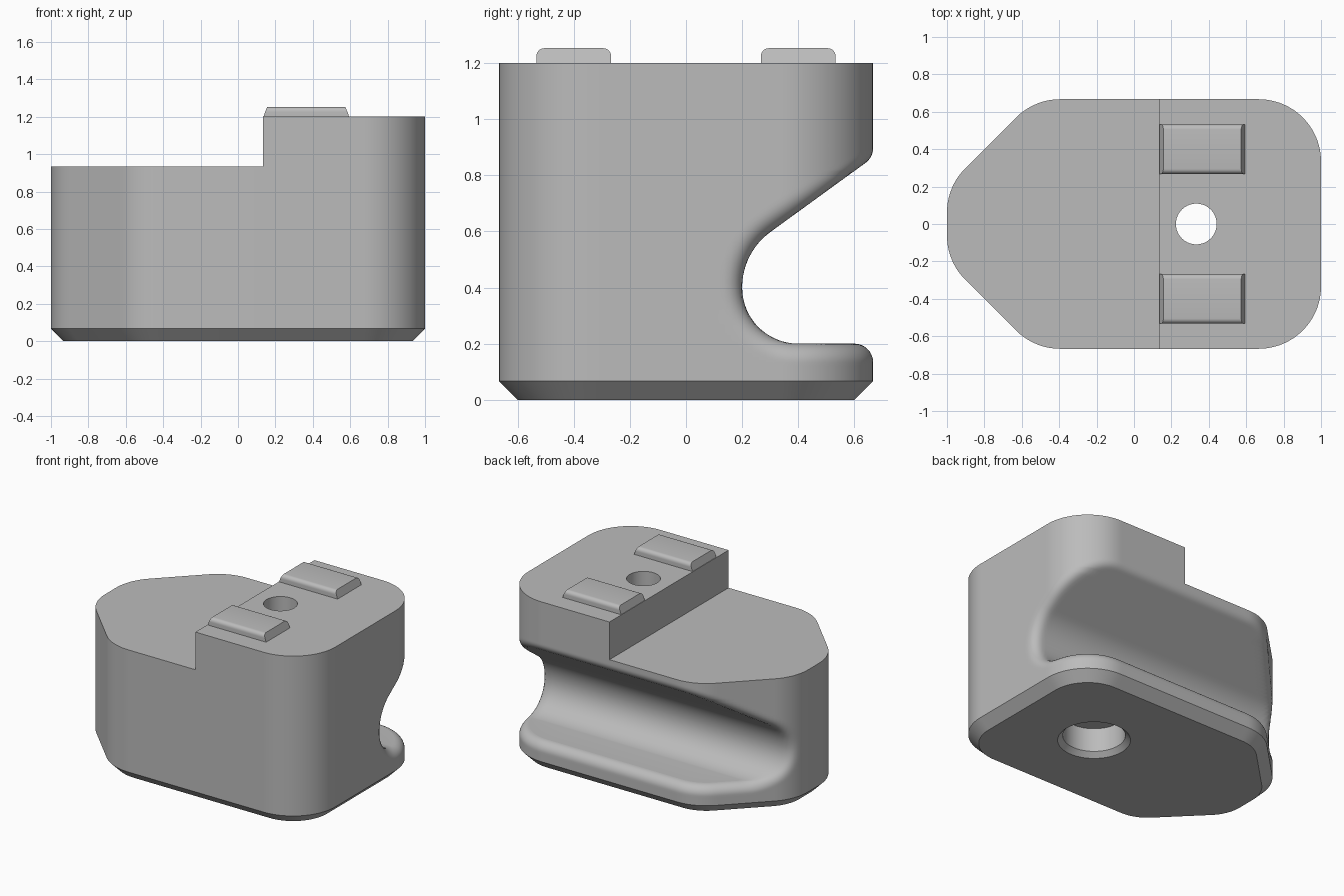
import bpy, bmesh, math
from mathutils import Vector

if "Cube" in bpy.data.objects:
    bpy.data.objects.remove(bpy.data.objects["Cube"])

grey = bpy.data.materials.new("plain_grey")
grey.diffuse_color = (0.50, 0.50, 0.50, 1)
grey.use_nodes = True
grey.node_tree.nodes["Principled BSDF"].inputs["Base Color"].default_value = grey.diffuse_color

R = 1 / 3              # plan corner radius
FILLET = 0.067         # rounding of the groove rim
CHAMFER = 0.067
TOP, STEP_Z, STEP_X = 1.2, 0.933, 0.133
HOLE_X = 0.333


def make_object(name, bm):
    bmesh.ops.recalc_face_normals(bm, faces=bm.faces)
    mesh = bpy.data.meshes.new(name)
    bm.to_mesh(mesh)
    bm.free()
    mesh.materials.append(grey)
    obj = bpy.data.objects.new(name, mesh)
    bpy.context.collection.objects.link(obj)
    return obj


def shade(obj):
    bpy.ops.object.select_all(action='DESELECT')
    obj.select_set(True)
    bpy.context.view_layer.objects.active = obj
    bpy.ops.object.shade_smooth_by_angle(angle=math.radians(30))


def skin(bm, rings):
    """Join equal rings of points into a capped solid."""
    vs = [[bm.verts.new(p) for p in ring] for ring in rings]
    for a, b in zip(vs, vs[1:]):
        for i in range(len(a)):
            j = (i + 1) % len(a)
            bm.faces.new((a[i], a[j], b[j], b[i]))
    bm.faces.new(vs[0][::-1])
    bm.faces.new(vs[-1])


# Plan outline: a polygon of corner centres (counter-clockwise), grown by R
t = R * math.tan(math.pi / 8)
half = [(1 - R, 0.667 - R), (-0.533 + t, 0.667 - R), (-1 + R, 0.2 - t)]
core = [Vector(p) for p in half] + [Vector((x, -y)) for x, y in reversed(half)]
edges = []
for a, b in zip(core, core[1:] + core[:1]):
    d = (b - a).normalized()
    edges.append((a, d, (b - a).length, Vector((d.y, -d.x))))


def plan_distance(p):
    """Signed distance to the outline and the y part of its normal."""
    best = None
    for a, d, length, n in edges:
        q = p - a
        side = q.dot(n)
        if side > 0:
            s = min(max(q.dot(d), 0), length)
            v = q - d * s
            if best is None or v.length < best.length:
                best = v
    if best is None:
        return -R, 0
    return best.length - R, best.y / max(best.length, 1e-9)


SLOPE = math.radians(36)


def groove_distance(y, z):
    """Depth into the groove and the y part of its surface normal."""
    if z <= 0.4:
        if y >= 0.4:
            return z - 0.2, 0
        cy, r = 0.4, 0.2
    else:
        cy, r = 0.445, 0.245
        u, w = y - cy, z - 0.4
        if u * math.cos(SLOPE) + w * math.sin(SLOPE) > 0:
            return r + u * math.sin(SLOPE) - w * math.cos(SLOPE), math.sin(SLOPE)
    length = max(math.hypot(y - cy, z - 0.4), 1e-9)
    return r - length, (cy - y) / length


def solid(p, z):
    """Negative inside the body, with a rolled edge around the groove."""
    d1, n1 = plan_distance(p)
    d2, n2 = groove_distance(p.y, z)
    a, b = d1 + FILLET, d2 + FILLET
    c = max(-0.97, min(0.97, n1 * n2))
    if a - c * b > 0 and b - c * a > 0:
        return math.sqrt((a * a + b * b - 2 * a * b * c) / (1 - c * c)) - FILLET
    return max(a, b) - FILLET


# Points around the outline, denser where the groove runs
def outline(inset=0.0):
    pts = []
    for i, (a, d, length, n) in enumerate(edges):
        n_prev = edges[i - 1][3]
        turn = n_prev.angle(n)
        steps = max(8, round(turn / math.radians(4)))
        start = math.atan2(n_prev.y, n_prev.x)
        for k in range(steps + 1):
            ang = start + turn * k / steps
            pts.append(a + Vector((math.cos(ang), math.sin(ang))) * (R - inset))
        dense = a.y > 0 or (a + d * length).y > 0
        cuts = max(1, math.ceil(length / 0.025)) if dense else 1
        for k in range(1, cuts):
            pts.append(a + d * (length * k / cuts) + n * (R - inset))
    return pts


# Heights: lip rounding, groove arc, slope, upper rim
levels = [0.12]
levels += [0.2 - FILLET + FILLET * math.sin(math.radians(k)) for k in range(0, 89, 8)]
levels += [0.1999, 0.2004]
levels += [0.4 - 0.2 * math.cos(math.radians(k)) for k in range(6, 91, 6)]
levels += [0.4 + 0.0145 * k for k in range(1, 28)]
levels += [0.806 + 0.008 * k for k in range(1, 16)] + [STEP_Z + 0.02, TOP]

centre = Vector((0.1, -0.5))
rim = outline()
rings = [[(p.x, p.y, 0) for p in outline(CHAMFER)], [(p.x, p.y, CHAMFER) for p in rim]]
for z in levels:
    ring = []
    for p in rim:
        q = p
        if 0.13 < z < 0.94 and p.y > 0 and solid(p, z) > 1e-6:
            lo, hi = 0.0, 1.0
            for _ in range(18):
                mid = (lo + hi) / 2
                if solid(centre.lerp(p, mid), z) > 0:
                    hi = mid
                else:
                    lo = mid
            q = centre.lerp(p, lo)
        ring.append((q.x, q.y, z))
    rings.append(ring)
bm = bmesh.new()
skin(bm, rings)
body = make_object("body", bm)

# Cutter for the lower step
bm = bmesh.new()
skin(bm, [[(x, y, z) for x, y in ((-1.3, -1), (STEP_X, -1), (STEP_X, 1), (-1.3, 1))]
          for z in (STEP_Z, 1.5)])
step_cutter = make_object("step_cutter", bm)

# Cutter for the bolt hole with a wide, chamfered lower bore
bm = bmesh.new()
bore = [(0.283, -0.05), (0.2, 0.033), (0.2, 0.2), (0.109, 0.2), (0.109, 1.4)]
skin(bm, [[(HOLE_X + r * math.cos(k * math.pi / 32), r * math.sin(k * math.pi / 32), z)
           for k in range(64)] for r, z in bore])
hole_cutter = make_object("hole_cutter", bm)

for cutter in (step_cutter, hole_cutter):
    cutter.hide_render = True
    mod = body.modifiers.new(cutter.name, 'BOOLEAN')
    mod.operation = 'DIFFERENCE'
    mod.solver = 'EXACT'
    mod.object = cutter
bpy.context.view_layer.update()
graph = bpy.context.evaluated_depsgraph_get()
cut_mesh = bpy.data.meshes.new_from_object(body.evaluated_get(graph))
body.modifiers.clear()
body.data = cut_mesh
for cutter in (step_cutter, hole_cutter):
    bpy.data.objects.remove(cutter)
shade(body)

# Two raised pads: rounded long edges, slanted ends
for name, side in (("front_pad", -1), ("back_pad", 1)):
    prof = [(-0.133, TOP - 0.01), (0.133, TOP - 0.01)]
    for sx, a0 in ((1, 0), (-1, 90)):
        for k in range(7):
            ang = math.radians(a0 + 15 * k)
            prof.append((sx * 0.105 + 0.028 * math.cos(ang), 1.225 + 0.028 * math.sin(ang)))
    bm = bmesh.new()
    skin(bm, [[(x + s * max(z - TOP, 0) * 0.45, side * 0.4 + y, z) for y, z in prof]
              for x, s in ((STEP_X, 1), (0.597, -1))])
    shade(make_object(name, bm))
